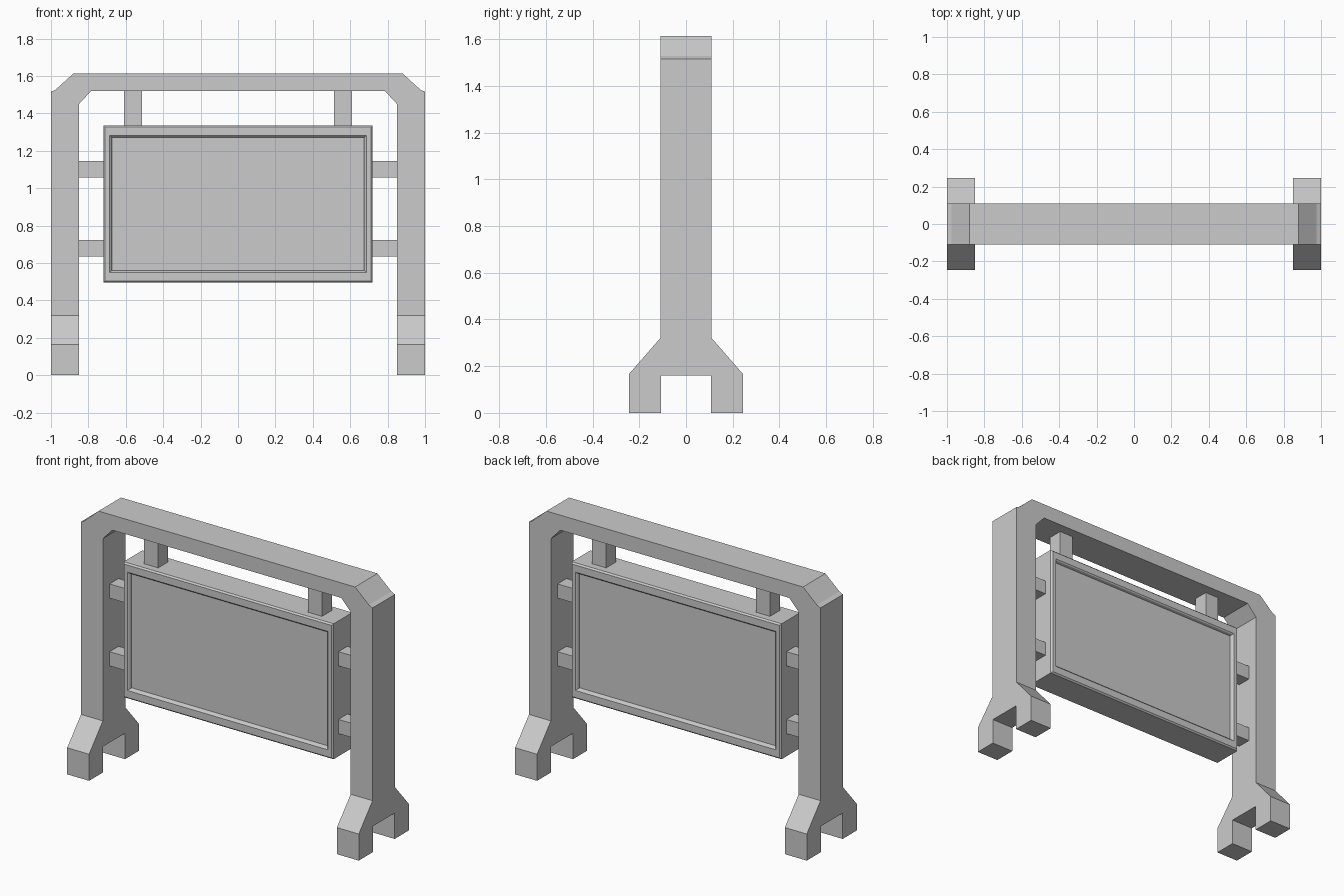
import bpy, bmesh
from mathutils import Vector

if "Cube" in bpy.data.objects:
    bpy.data.objects.remove(bpy.data.objects["Cube"])


def finish(bm, name):
    bmesh.ops.recalc_face_normals(bm, faces=bm.faces)
    me = bpy.data.meshes.new(name)
    bm.to_mesh(me)
    bm.free()
    ob = bpy.data.objects.new(name, me)
    bpy.context.collection.objects.link(ob)
    return ob


def loft(name, rings, cap=True):
    """Join equal-length rings of points with quads, optionally capping the ends."""
    bm = bmesh.new()
    loops = [[bm.verts.new(p) for p in r] for r in rings]
    n = len(loops[0])
    for a, b in zip(loops, loops[1:]):
        for i in range(n):
            j = (i + 1) % n
            bm.faces.new((a[i], a[j], b[j], b[i]))
    if cap:
        bm.faces.new(loops[0])
        bm.faces.new(loops[-1])
    return bm


def open_joint(bm, z):
    """Remove the hidden faces where the foot meets the post."""
    hidden = [f for f in bm.faces if all(abs(v.co.z - z) < 1e-4 for v in f.verts)]
    bmesh.ops.delete(bm, geom=hidden, context='FACES')


def box(name, centre, size):
    bm = bmesh.new()
    bmesh.ops.create_cube(bm, size=1)
    for v in bm.verts:
        v.co = Vector(centre) + Vector(a * b for a, b in zip(v.co, size))
    return finish(bm, name)


JOINT = 0.32

# Arched frame: two posts and a top beam with chamfered corners
half = [(0.85, JOINT), (1.0, JOINT), (1.0, 1.515), (0.975, 1.527), (0.88, 1.613)]
inner = [(0.785, 1.52), (0.85, 1.45)]
outline = (half + [(-x, z) for x, z in reversed(half)]
           + [(-x, z) for x, z in reversed(inner)] + inner)
bm = loft("frame", [[(x, y, z) for x, z in outline] for y in (-0.11, 0.11)])
open_joint(bm, JOINT)
finish(bm, "frame")

# Forked feet, flared front and back
side = [(0.11, JOINT), (0.245, 0.165), (0.245, 0.0), (0.107, 0.0), (0.107, 0.16)]
foot = side + [(-y, z) for y, z in reversed(side)]
for s, label in ((-1, "left"), (1, "right")):
    bm = loft("foot", [[(s * x, y, z) for y, z in foot] for x in (0.85, 1.0)])
    open_joint(bm, JOINT)
    finish(bm, label + "_foot")

# Sign panel: soft-edged border around a recessed face on both sides
steps = [(0.675, 0.355, 0.078), (0.68, 0.36, 0.094), (0.687, 0.367, 0.1),
         (0.711, 0.411, 0.1), (0.72, 0.42, 0.091)]
steps = [(x, z, -y) for x, z, y in steps] + steps[::-1]
PZ = 0.915
rings = [[(-x, y, PZ - z), (x, y, PZ - z), (x, y, PZ + z), (-x, y, PZ + z)]
         for x, z, y in steps]
finish(loft("panel", rings), "sign_panel")

# Hangers above and struts at the sides
for s, label in ((-1, "left"), (1, "right")):
    box(label + "_hanger", (s * 0.562, 0, 1.427), (0.096, 0.096, 0.195))
    for z, level in ((0.68, "lower"), (1.1, "upper")):
        box(f"{label}_{level}_strut", (s * 0.785, 0, z), (0.14, 0.088, 0.088))
